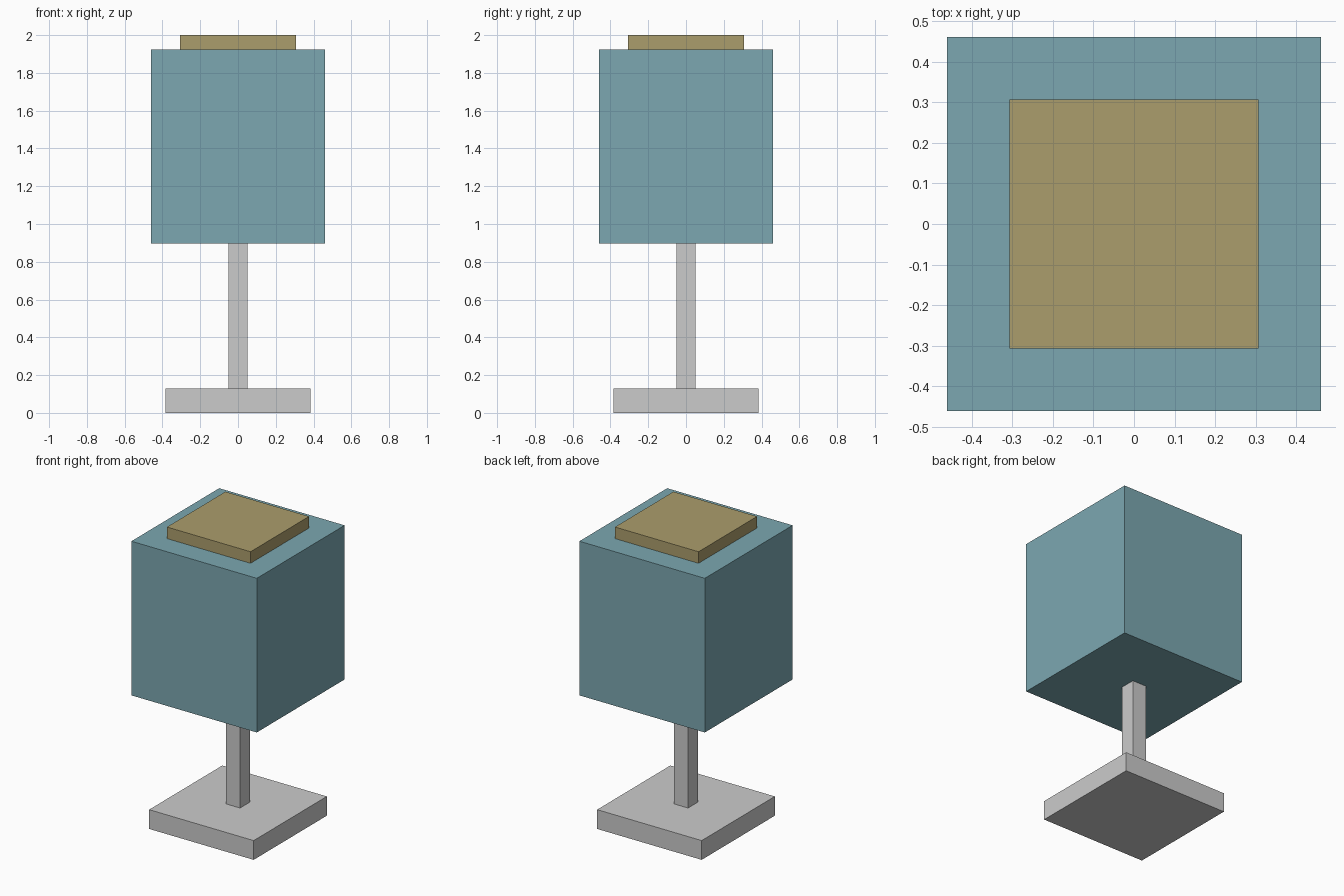
import bpy

if "Cube" in bpy.data.objects:
    bpy.data.objects.remove(bpy.data.objects["Cube"])

U = 1 / 39  # model grid unit


def material(name, color):
    mat = bpy.data.materials.new(name)
    mat.diffuse_color = color
    mat.use_nodes = True
    mat.node_tree.nodes["Principled BSDF"].inputs["Base Color"].default_value = mat.diffuse_color
    return mat


def block(name, half, z0, z1, mat=None):
    """Square block centred on the z axis, measured in grid units."""
    bpy.ops.mesh.primitive_cube_add(size=1, location=(0, 0, (z0 + z1) / 2 * U))
    obj = bpy.context.object
    obj.name = name
    obj.scale = (2 * half * U, 2 * half * U, (z1 - z0) * U)
    bpy.ops.object.transform_apply(location=False, rotation=False, scale=True)
    if mat:
        obj.data.materials.append(mat)
    return obj


teal = material("teal", (0.20, 0.39, 0.44, 1))
sand = material("sand", (0.41, 0.34, 0.15, 1))

# Foot and post
block("base", 15, 0, 5)
block("post", 2, 5, 35)

# Large cube body and its top plate
block("body", 18, 35, 75, teal)
block("top_plate", 12, 75, 78, sand)
